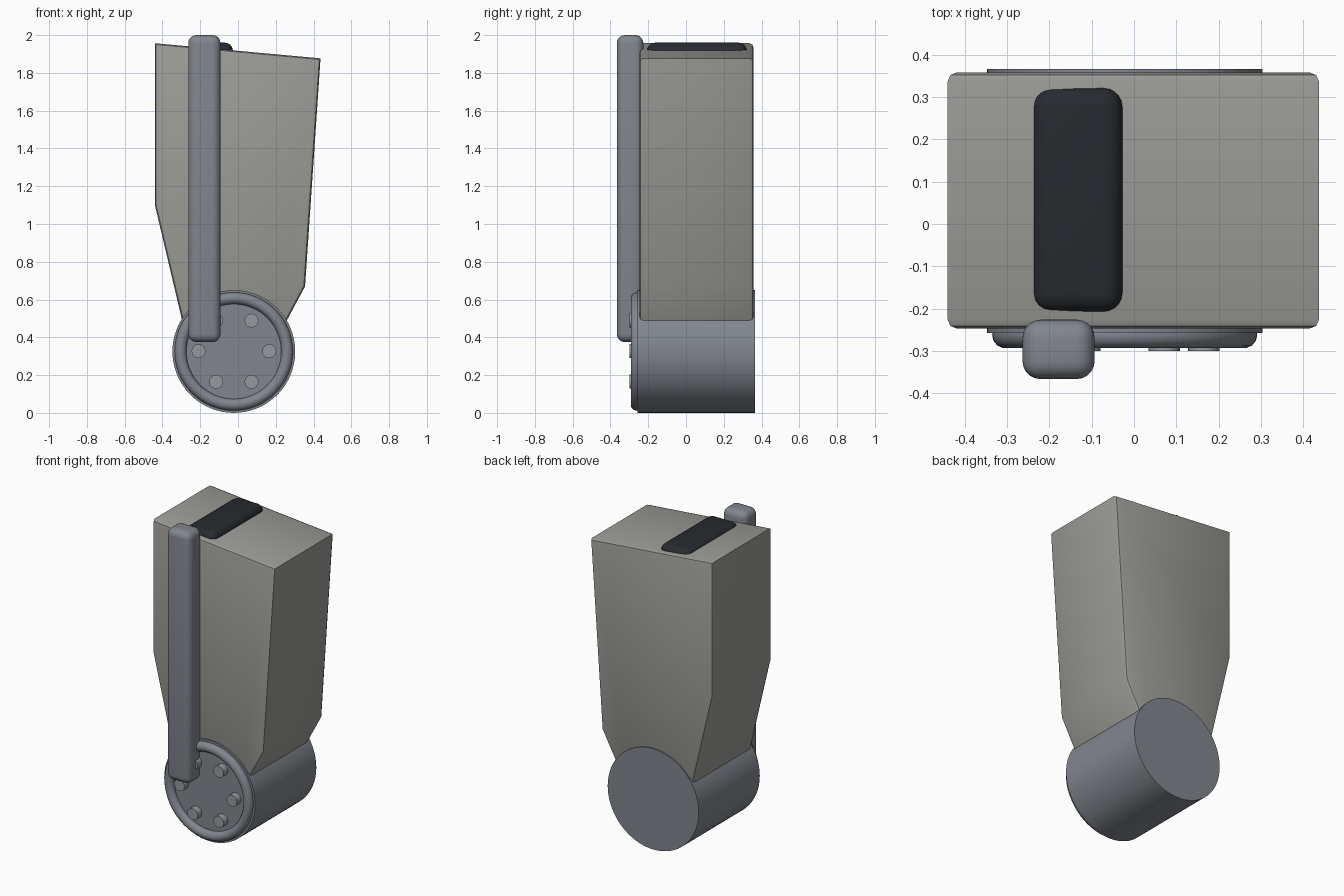
import bpy, bmesh, math
from mathutils import Vector

if "Cube" in bpy.data.objects:
    bpy.data.objects.remove(bpy.data.objects["Cube"])


def material(name, rgb):
    m = bpy.data.materials.new(name)
    m.diffuse_color = (*rgb, 1)
    m.use_nodes = True
    m.node_tree.nodes["Principled BSDF"].inputs["Base Color"].default_value = m.diffuse_color
    return m


SHELL = material("warm_grey", (0.33, 0.33, 0.31))
METAL = material("blue_grey", (0.22, 0.24, 0.27))
BOLT = material("bolt_grey", (0.30, 0.32, 0.34))
DARK = material("dark_pad", (0.02, 0.023, 0.028))


def finish(obj, name, mat):
    obj.name = name
    obj.data.materials.append(mat)
    bpy.ops.object.select_all(action='DESELECT')
    obj.select_set(True)
    bpy.context.view_layer.objects.active = obj
    bpy.ops.object.shade_smooth_by_angle(angle=math.radians(35))
    return obj


def rounded_box(name, lo, hi, radius, mat):
    lo, hi = Vector(lo), Vector(hi)
    bpy.ops.mesh.primitive_cube_add(size=1)
    obj = bpy.context.object
    for v in obj.data.vertices:
        v.co = (lo + hi) / 2 + v.co * (hi - lo)
    mod = obj.modifiers.new("Bevel", 'BEVEL')
    mod.width, mod.segments = radius, 5
    bpy.ops.object.modifier_apply(modifier="Bevel")
    return finish(obj, name, mat)


def y_cylinder(name, x, z, radius, y0, y1, sides, mat):
    bpy.ops.mesh.primitive_cylinder_add(
        vertices=sides, radius=radius, depth=y1 - y0,
        location=(x, (y0 + y1) / 2, z), rotation=(math.pi / 2, 0, 0))
    return finish(bpy.context.object, name, mat)


# Tapered housing: side profile extruded, front and back rims bevelled
profile = [(-0.44, 1.957), (-0.44, 1.10), (-0.27, 0.38), (0.20, 0.38),
           (0.355, 0.67), (0.437, 1.877)]
Y0, Y1 = -0.247, 0.358
bm = bmesh.new()
front = bm.faces.new([bm.verts.new((x, Y0, z)) for x, z in profile])
ext = bmesh.ops.extrude_face_region(bm, geom=[front], use_keep_orig=True)
for v in [g for g in ext["geom"] if isinstance(g, bmesh.types.BMVert)]:
    v.co.y = Y1
rims = [e for e in bm.edges if abs(e.verts[0].co.y - e.verts[1].co.y) < 1e-5]
bmesh.ops.recalc_face_normals(bm, faces=bm.faces)
bmesh.ops.bevel(bm, geom=rims, offset=0.022, segments=2, profile=0.5,
                affect='EDGES')
bmesh.ops.recalc_face_normals(bm, faces=bm.faces)
mesh = bpy.data.meshes.new("housing")
bm.to_mesh(mesh)
bm.free()
housing = bpy.data.objects.new("housing", mesh)
bpy.context.collection.objects.link(housing)
finish(housing, "housing", SHELL)

# Pivot drum at the bottom, with a raised ring
CX, CZ = -0.022, 0.325
y_cylinder("pivot_drum", CX, CZ, 0.325, -0.257, 0.366, 64, METAL)
bpy.ops.mesh.primitive_torus_add(
    major_radius=0.282, minor_radius=0.031, major_segments=64,
    minor_segments=14, location=(CX, -0.262, CZ), rotation=(math.pi / 2, 0, 0))
finish(bpy.context.object, "drum_ring", METAL)

# Circle of six bolts
for i in range(6):
    a = i * math.pi / 3
    y_cylinder(f"bolt_{i + 1}", CX + 0.187 * math.cos(a),
               CZ + 0.002 + 0.187 * math.sin(a), 0.037, -0.30, -0.24, 16, BOLT)

# Upright bar on the front and dark pad on top
rounded_box("upright_bar", (-0.263, -0.366, 0.375), (-0.093, -0.226, 2.0),
            0.042, METAL)
rounded_box("top_pad", (-0.243, -0.208, 1.84), (-0.027, 0.322, 1.96),
            0.045, DARK)
